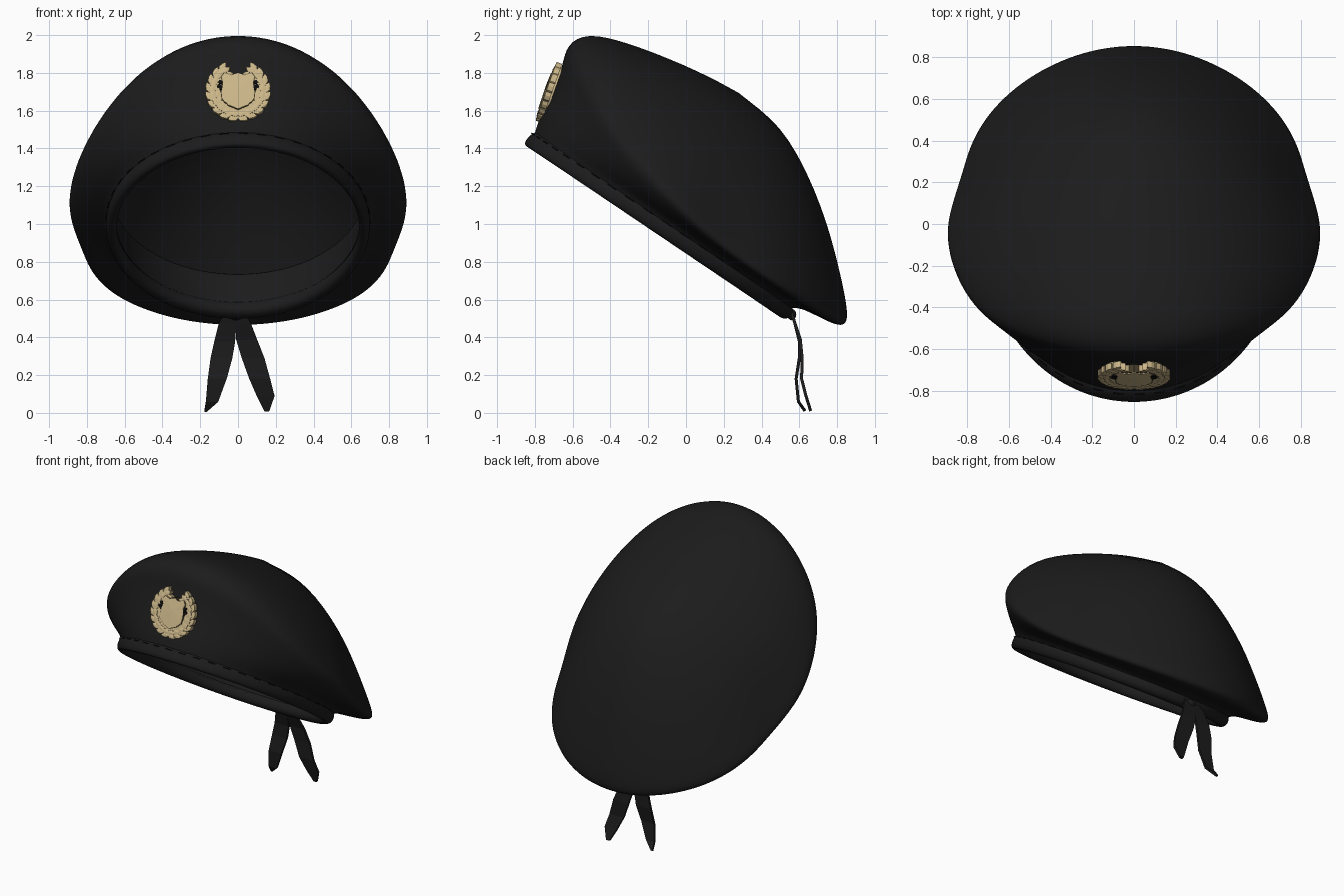
import bpy, bmesh
from math import sin, cos, pi, exp, radians
from mathutils import Vector, Matrix

if "Cube" in bpy.data.objects:
    bpy.data.objects.remove(bpy.data.objects["Cube"])


def material(name, rgb, rough=0.8):
    m = bpy.data.materials.new(name)
    m.use_nodes = True
    m.diffuse_color = (*rgb, 1)
    node = m.node_tree.nodes["Principled BSDF"]
    node.inputs["Base Color"].default_value = (*rgb, 1)
    node.inputs["Roughness"].default_value = rough
    return m


FELT = material("black felt", (0.0115, 0.0115, 0.0115))
THREAD = material("black thread", (0.005, 0.005, 0.005))
GOLD = material("pale gold", (0.60, 0.47, 0.25))
BRONZE = material("dark bronze", (0.06, 0.045, 0.022))


def finish(name, bm, mat, subdiv=0, smooth=True):
    bmesh.ops.recalc_face_normals(bm, faces=bm.faces)
    mesh = bpy.data.meshes.new(name)
    bm.to_mesh(mesh)
    bm.free()
    mesh.materials.append(mat)
    ob = bpy.data.objects.new(name, mesh)
    bpy.context.collection.objects.link(ob)
    if smooth:
        mesh.shade_smooth()
    if subdiv:
        mod = ob.modifiers.new("Subdivision", "SUBSURF")
        mod.levels = mod.render_levels = subdiv
    return ob


def bump(t, centre, width):
    return exp(-((t - centre) / width) ** 2)


def ring_point(ring, a):
    """Point on a tilted oval given by its front, back, half width, side sag and fold depth."""
    fy, fz, ky, kz, w, sag, fold = ring
    c, s = cos(a), sin(a)
    x = w * s * (1 - fold * bump(c, -0.27, 0.2) + 0.5 * fold * bump(c, -0.8, 0.2))
    y = (fy + ky) / 2 + (fy - ky) / 2 * c - sag * s * s - 0.7 * fold * s * s * bump(c, 0.6, 0.25)
    z = (fz + kz) / 2 + (fz - kz) / 2 * c - sag * s * s
    return Vector((x, y, z))


def loft(name, rings, apex=None, closed=False, n=40):
    bm = bmesh.new()
    rows = [[bm.verts.new(ring_point(r, 2 * pi * i / n)) for i in range(n)] for r in rings]
    pairs = list(zip(rows, rows[1:])) + ([(rows[-1], rows[0])] if closed else [])
    for lo, hi in pairs:
        for i in range(n):
            j = (i + 1) % n
            bm.faces.new((lo[i], lo[j], hi[j], hi[i]))
    if apex:
        tip = bm.verts.new(apex)
        for i in range(n):
            bm.faces.new((rows[-1][i], rows[-1][(i + 1) % n], tip))
    return finish(name, bm, FELT, 2)


# Crown: soft bag that overhangs the band at the back and sides
loft("crown", [
    (-0.81, 1.45, 0.53, 0.55, 0.68, 0, 0),
    (-0.80, 1.50, 0.60, 0.56, 0.71, 0, 0),
    (-0.77, 1.58, 0.70, 0.51, 0.79, 0.02, 0.01),
    (-0.70, 1.72, 0.81, 0.455, 0.875, 0.065, 0.03),
    (-0.65, 1.86, 0.865, 0.47, 0.915, 0.105, 0.045),
    (-0.635, 1.95, 0.85, 0.60, 0.875, 0.115, 0.045),
    (-0.53, 2.02, 0.81, 0.78, 0.77, 0.09, 0.03),
    (-0.30, 1.96, 0.73, 1.08, 0.59, 0.05, 0),
    (0.0, 1.84, 0.55, 1.475, 0.31, 0.02, 0)], apex=(0, 0.28, 1.70))

# Lining: inner skin following the crown
loft("lining", [
    (-0.765, 1.47, 0.50, 0.58, 0.65, 0, 0),
    (-0.73, 1.60, 0.68, 0.56, 0.76, 0.02, 0.01),
    (-0.665, 1.72, 0.78, 0.51, 0.84, 0.065, 0.03),
    (-0.61, 1.86, 0.82, 0.53, 0.87, 0.105, 0.045),
    (-0.595, 1.92, 0.80, 0.62, 0.83, 0.115, 0.045),
    (-0.52, 1.975, 0.765, 0.78, 0.73, 0.09, 0.03),
    (-0.30, 1.92, 0.69, 1.07, 0.55, 0.05, 0),
    (0.0, 1.80, 0.51, 1.45, 0.28, 0.02, 0)], apex=(0, 0.265, 1.655))

# Band: rolled edge around the opening
loft("band", [
    (-0.86, 1.41, 0.525, 0.485, 0.68, 0, 0),
    (-0.855, 1.445, 0.57, 0.515, 0.705, 0, 0),
    (-0.805, 1.495, 0.57, 0.57, 0.70, 0, 0),
    (-0.75, 1.49, 0.50, 0.60, 0.65, 0, 0),
    (-0.79, 1.395, 0.46, 0.53, 0.635, 0, 0)], closed=True)

# Sweatband: inner strip standing up inside the opening
loft("sweatband", [
    (-0.785, 1.44, 0.485, 0.545, 0.65, 0, 0),
    (-0.73, 1.53, 0.55, 0.63, 0.66, 0, 0),
    (-0.67, 1.62, 0.62, 0.74, 0.67, 0, 0),
    (-0.68, 1.63, 0.635, 0.735, 0.685, 0, 0),
    (-0.74, 1.54, 0.57, 0.63, 0.675, 0, 0)])


def curve(name, paths, radius, mat):
    cu = bpy.data.curves.new(name, "CURVE")
    cu.dimensions = "3D"
    cu.bevel_depth = radius
    cu.bevel_resolution = 1
    for pts in paths:
        sp = cu.splines.new("POLY")
        sp.points.add(len(pts) - 1)
        for p, co in zip(sp.points, pts):
            p.co = (*co, 1)
    cu.materials.append(mat)
    ob = bpy.data.objects.new(name, cu)
    bpy.context.collection.objects.link(ob)


# Stitching along the band seam
seam = (-0.817, 1.481, 0.564, 0.559, 0.698, 0, 0)
curve("band_stitching", [[ring_point(seam, 2 * pi * (k + t) / 44) for t in (0, 0.25, 0.5)]
                         for k in range(44)], 0.003, THREAD)


# Ribbon tails: each row is left edge, right edge, depth, height
def ribbon(name, rows):
    bm = bmesh.new()
    vs = [[bm.verts.new((x, y, z)) for x in (l, r)] for l, r, y, z in rows]
    for a, b in zip(vs, vs[1:]):
        bm.faces.new((a[0], a[1], b[1], b[0]))
    ob = finish(name, bm, FELT, smooth=False)
    mod = ob.modifiers.new("Thickness", "SOLIDIFY")
    mod.thickness = 0.016
    mod.offset = 0


ribbon("right_tail", [(-0.05, 0.0, 0.55, 0.56), (-0.10, -0.01, 0.575, 0.48), (-0.125, -0.015, 0.60, 0.38),
                      (-0.145, -0.03, 0.60, 0.29), (-0.16, -0.06, 0.583, 0.18), (-0.17, -0.105, 0.595, 0.06),
                      (-0.178, -0.165, 0.63, 0.01)])
ribbon("left_tail", [(-0.01, 0.03, 0.55, 0.56), (-0.015, 0.065, 0.575, 0.48), (-0.01, 0.10, 0.605, 0.39),
                     (0.02, 0.14, 0.615, 0.29), (0.06, 0.17, 0.612, 0.18), (0.10, 0.193, 0.635, 0.09),
                     (0.14, 0.165, 0.66, 0.01)])
bm = bmesh.new()
bmesh.ops.create_uvsphere(bm, u_segments=16, v_segments=8, radius=0.03,
                          matrix=Matrix.Translation((-0.01, 0.56, 0.52)) @ Matrix.Diagonal((1.3, 0.8, 1, 1)))
finish("tail_knot", bm, FELT)

# Badge: flat plates stacked on a plane leaning back against the crown
UP = Vector((0, 0.334, 0.942))
OUT = Vector((0, -0.942, 0.334))
ORIGIN = Vector((0, -0.709, 1.697))


def plate(bm, outline, low, high, ridge=0):
    at = lambda u, v, h: ORIGIN + Vector((u, 0, 0)) + UP * v + OUT * h
    back = [bm.verts.new(at(u, v, low)) for u, v in outline]
    front = [bm.verts.new(at(u, v, high)) for u, v in outline]
    n = len(outline)
    cu, cv = (sum(p[k] for p in outline) / n for k in (0, 1))
    mid = bm.verts.new(at(cu, cv, high + ridge))
    bm.faces.new(back[::-1])
    for i in range(n):
        j = (i + 1) % n
        bm.faces.new((back[i], back[j], front[j], front[i]))
        bm.faces.new((front[i], front[j], mid))


def polar(r, deg):
    return r * cos(radians(deg)), r * sin(radians(deg))


def leaf(bm, r, deg, turn, length, side, low, high):
    cx, cy = polar(r, deg)
    dx, dy = polar(1, deg + 90 + turn)
    shape = [(-0.5, 0), (-0.1, 0.25), (0.25, 0.18), (0.5, 0), (0.25, -0.18), (-0.1, -0.25)]
    plate(bm, [(side * (cx + length * (a * dx - b * dy)), cy + length * (a * dy + b * dx))
               for a, b in shape], low, high, 0.003)


# Wreath backing arcs, leaves and dark berries, mirrored left and right
stems, leaves, berries = bmesh.new(), bmesh.new(), bmesh.new()
for side in (-1, 1):
    for k in range(10):
        a, b = -90 + 15.5 * k, -90 + 15.5 * (k + 1)
        quad = [polar(0.103, a), polar(0.158, a), polar(0.158, b), polar(0.103, b)]
        plate(stems, [(side * u, v) for u, v in quad], -0.01, 0.027)
    for k in range(9):
        deg = -82 + 17.5 * k
        for r, turn, top in ((0.155, -24, 0.031), (0.108, 24, 0.031), (0.132, 0, 0.035)):
            leaf(leaves, r, deg, turn, 0.068, side, 0.0, top)
    for u, v in ((0.093, 0.045), (0.1, 0.022), (0.089, 0.012)):
        plate(berries, [(side * (u + 0.012 * cos(t * pi / 3)), v + 0.012 * sin(t * pi / 3))
                        for t in range(6)], 0.03, 0.039, 0.002)
finish("wreath_backing", stems, GOLD, smooth=False)
finish("wreath_leaves", leaves, GOLD, smooth=False)
finish("wreath_berries", berries, THREAD, smooth=False)

# Shield with a dark outline behind its face
half = [(0.035, 0.082), (0.072, 0.095), (0.088, 0.072), (0.078, 0.042), (0.088, -0.01), (0.083, -0.053), (0.048, -0.085)]
shield = [(0, 0.095)] + half + [(0, -0.106)] + [(-u, v) for u, v in reversed(half)]
for name, scale, top, mat in (("shield_outline", 1.045, 0.036, BRONZE), ("shield_face", 1.0, 0.04, GOLD)):
    bm = bmesh.new()
    plate(bm, [(u * scale, v * scale) for u, v in shield], -0.01, top, 0.003)
    finish(name, bm, mat, smooth=False)
